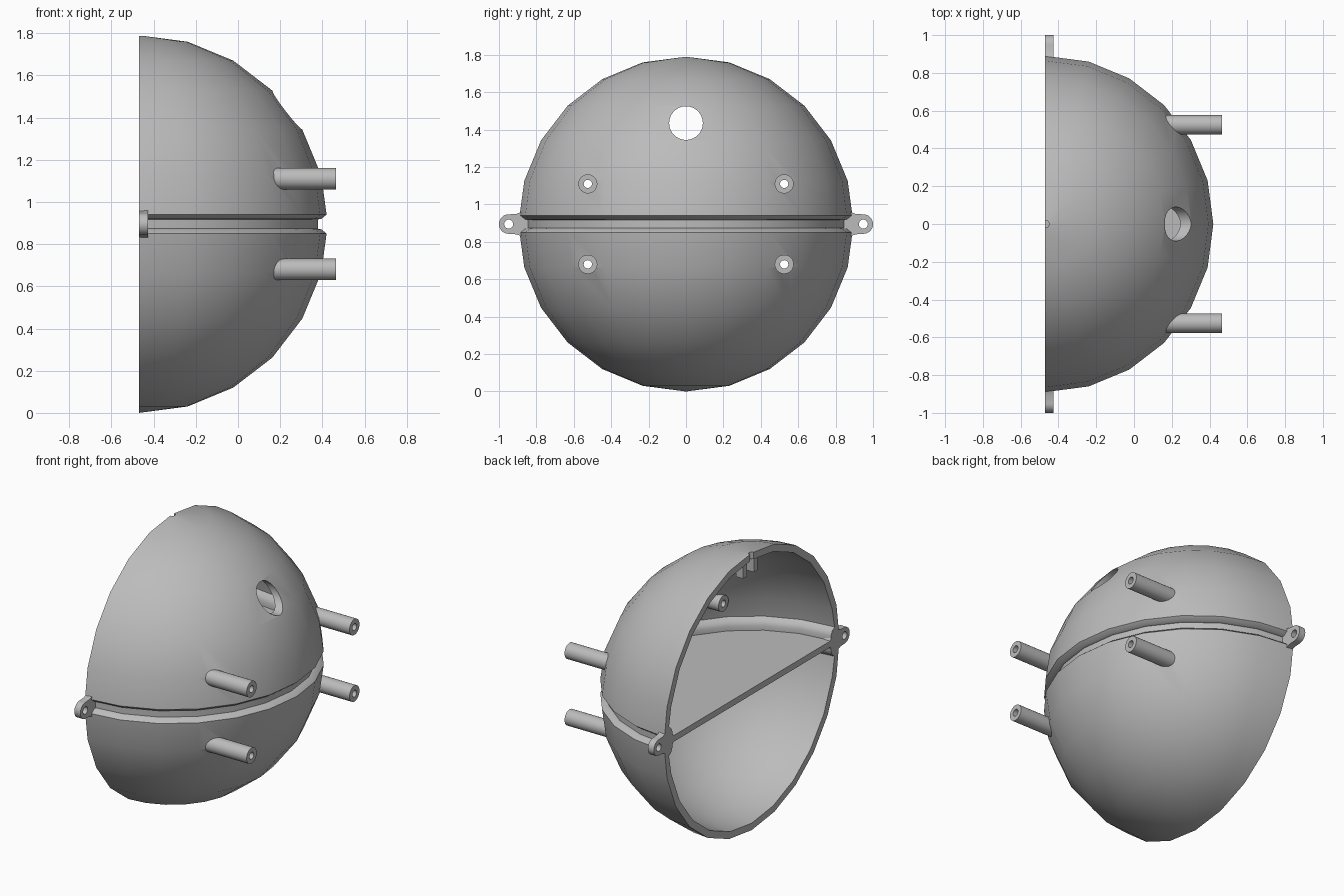
import bpy, bmesh, math
from mathutils import Matrix, Vector

cube = bpy.data.objects.get("Cube")
if cube:
    bpy.data.objects.remove(cube, do_unlink=True)

BACK, MID = -0.47, 0.895        # open face and equator height
R, R_IN = 0.895, 0.85           # outer and inner shell radius

grey = bpy.data.materials.new("mid_grey")
grey.use_nodes = True
colour = (0.5, 0.5, 0.5, 1)
grey.diffuse_color = colour
grey.node_tree.nodes["Principled BSDF"].inputs["Base Color"].default_value = colour


def add_object(name, bm):
    bmesh.ops.recalc_face_normals(bm, faces=bm.faces)
    mesh = bpy.data.meshes.new(name)
    bm.to_mesh(mesh)
    bm.free()
    mesh.materials.append(grey)
    obj = bpy.data.objects.new(name, mesh)
    bpy.context.collection.objects.link(obj)
    return obj


def rod(name, start, end, radius, sides=32):
    """Solid cylinder between two points."""
    start, end = Vector(start), Vector(end)
    axis = end - start
    bm = bmesh.new()
    turn = axis.to_track_quat('Z', 'Y').to_matrix().to_4x4()
    bmesh.ops.create_cone(bm, cap_ends=True, segments=sides, radius1=radius,
                          radius2=radius, depth=axis.length,
                          matrix=Matrix.Translation((start + end) / 2) @ turn)
    return add_object(name, bm)


def cut(obj, cutter):
    """Subtract the cutter, keep the result and drop the cutter."""
    cutter.hide_render = True
    mod = obj.modifiers.new("cut", 'BOOLEAN')
    mod.operation, mod.solver, mod.object = 'DIFFERENCE', 'EXACT', cutter
    graph = bpy.context.evaluated_depsgraph_get()
    mesh = bpy.data.meshes.new_from_object(obj.evaluated_get(graph))
    obj.modifiers.clear()
    obj.data = mesh
    bpy.data.objects.remove(cutter, do_unlink=True)


def extrude_outline(name, outline, x0, x1):
    """Prism from a (y, z) outline, running along x."""
    bm = bmesh.new()
    face = bm.faces.new([bm.verts.new((x0, y, z)) for y, z in outline])
    new = bmesh.ops.extrude_face_region(bm, geom=[face])["geom"]
    bmesh.ops.translate(bm, vec=(x1 - x0, 0, 0),
                        verts=[v for v in new if isinstance(v, bmesh.types.BMVert)])
    return add_object(name, bm)


# Half-round shell with equator groove, inner bead and divider plate
def arc(radius):
    return [(radius * math.sin(math.radians(a)), radius * math.cos(math.radians(a)))
            for a in range(0, 76, 15)]


outer = arc(R) + [(0.89, 0.045), (0.865, 0.025), (0.85, 0.022)]
inner = arc(R_IN) + [(0.845, 0.095), (0.82, 0.075), (0.81, 0.05), (0.81, 0.02), (0, 0.02)]


def flip(points):
    return [(r, -z) for r, z in reversed(points)]


section = outer + flip(outer) + flip(inner)[::-1] + inner[::-1]
bm = bmesh.new()
cap = bm.faces.new([bm.verts.new((BACK, -r, MID + z)) for r, z in section])
bmesh.ops.spin(bm, geom=[cap] + cap.edges[:] + cap.verts[:], cent=(BACK, 0, 0),
               axis=(0, 0, 1), angle=math.pi, steps=12, use_duplicate=False)
if cap.is_valid and not any(abs(f.calc_center_median().x - BACK) < 0.001
                            and f.calc_center_median().y < -0.01 for f in bm.faces):
    bm.faces.new(cap.verts)
start_edges = [e for e in bm.edges if e.is_boundary]
if start_edges:
    bmesh.ops.holes_fill(bm, edges=start_edges, sides=0)
bmesh.ops.remove_doubles(bm, verts=bm.verts, dist=0.0005)
shell = add_object("half_shell", bm)

# Round port near the top and small notch at the crown
cut(shell, rod("port_cutter", (0, 0, 1.435), (0.7, 0, 1.435), 0.09, 40))
cut(shell, rod("notch_cutter", (BACK, 0, 1.7), (BACK, 0, 1.9), 0.02, 16))

# Four hollow posts through the shell wall
parts = [shell]
for side, y in (("right", -0.525), ("left", 0.525)):
    for level, z in (("upper", 1.11), ("lower", 0.68)):
        cut(shell, rod("wall_cutter", (-0.1, y, z), (0.6, y, z), 0.035))
        post = rod(f"{level}_{side}_post", (0.1, y, z), (0.465, y, z), 0.051)
        cut(post, rod("bore_cutter", (0, y, z), (0.6, y, z), 0.022, 24))
        parts.append(post)

# Drilled mounting lugs on both ends of the equator
for side, s in (("right", -1), ("left", 1)):
    tip = [(s * (0.948 + 0.052 * math.cos(a)), MID + 0.052 * math.sin(a))
           for a in (math.radians(d) for d in range(-90, 91, 10))]
    root = [(s * 0.905, MID + 0.055), (s * 0.88, MID + 0.065), (s * 0.82, MID + 0.05),
            (s * 0.80, MID + 0.02)]
    outline = tip + root + [(y, 2 * MID - z) for y, z in reversed(root)]
    lug = extrude_outline(f"{side}_lug", outline, BACK, -0.427)
    cut(lug, rod("lug_cutter", (-0.6, s * 0.948, MID), (-0.3, s * 0.948, MID), 0.024, 24))
    parts.append(lug)

# Pair of small catch tabs inside the crown
for side, s in (("right", -1), ("left", 1)):
    outline = [(s * y, z) for y, z in ((0.035, 1.65), (0.075, 1.65), (0.075, 1.75), (0.035, 1.75))]
    parts.append(extrude_outline(f"{side}_catch_tab", outline, BACK + 0.01, BACK + 0.06))

# Smooth surfaces with sharp edges kept
bpy.ops.object.select_all(action='DESELECT')
for obj in parts:
    obj.select_set(True)
bpy.context.view_layer.objects.active = shell
bpy.ops.object.shade_smooth_by_angle(angle=math.radians(30))
